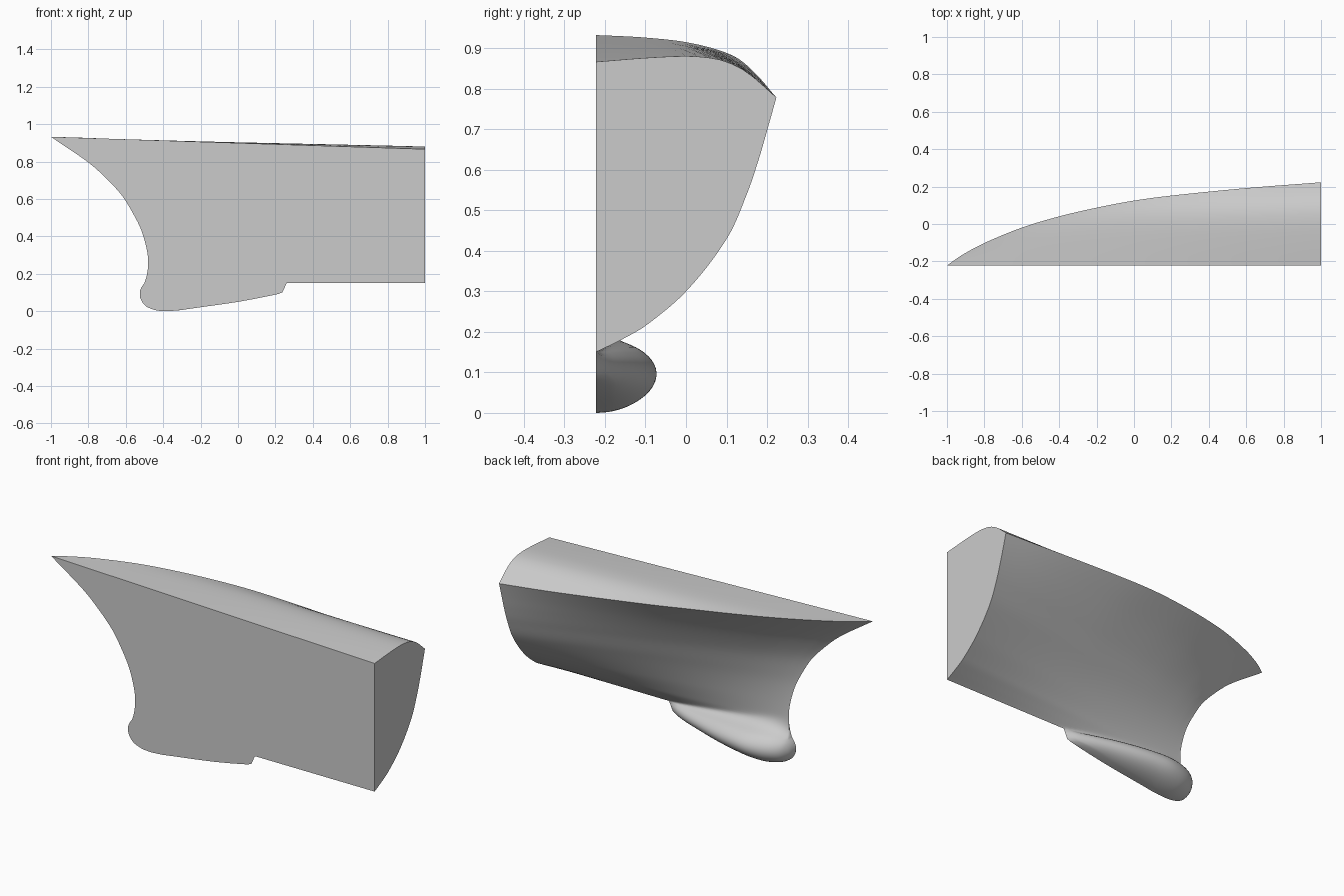
import bpy, bmesh, math

if "Cube" in bpy.data.objects:
    bpy.data.objects.remove(bpy.data.objects["Cube"], do_unlink=True)

CENTRE = -0.222   # the flat centre plane
KEEL = 0.15
TIP = 0.932
TAIL = 0.26       # where the bulb runs out into the keel


def curve(points, t):
    """Smooth interpolation through (t, value) points."""
    n = len(points)
    t = min(max(t, points[0][0]), points[-1][0])
    i = next(k for k in range(n - 1) if t <= points[k + 1][0])

    def slope(k):
        a, b = points[max(k - 1, 0)], points[min(k + 1, n - 1)]
        return (b[1] - a[1]) / (b[0] - a[0])

    (t0, p0), (t1, p1) = points[i], points[i + 1]
    d = t1 - t0
    f = (t - t0) / d
    f2, f3 = f * f, f * f * f
    return ((2 * f3 - 3 * f2 + 1) * p0 + (f3 - 2 * f2 + f) * d * slope(i)
            + (3 * f2 - 2 * f3) * p1 + (f3 - f2) * d * slope(i + 1))


grey = bpy.data.materials.new("plain_grey")
grey.use_nodes = True
grey.diffuse_color = (0.6, 0.6, 0.6, 1)
grey.node_tree.nodes["Principled BSDF"].inputs["Base Color"].default_value = grey.diffuse_color

# Hull lines: stem x by height, end section, sheer plan, sheer height, deck camber
stem = [(.15, -.5), (.19, -.488), (.26, -.48), (.34, -.49), (.44, -.52), (.52, -.56),
        (.62, -.622), (.71, -.705), (.795, -.8), (TIP, -1)]
section = [(0, 0), (.048, .062), (.103, .122), (.238, .222), (.444, .322),
           (.62, .372), (.76, .402), (.87, .422), (1, .445)]
sheer_plan = [(0, 0), (.04, .125), (.1, .27), (.2, .455), (.3, .59), (.4, .695), (.5, .78),
              (.6, .84), (.8, .93), (1, 1)]
sheer_height = [(0, TIP), (.1, .926), (.235, .914), (.45, .885), (.6, .856), (.875, .8), (1, .778)]
camber = [(0, 0), (.275, .11), (.5, .16), (.635, .11), (.725, 0), (.84, -.3), (1, -1)]

# Bulb lines: nose and underside by height, then bottom, top and width by x
nose = [(0, -.38), (.002, -.42), (.008, -.45), (.025, -.49), (.06, -.518),
        (.1, -.525), (.13, -.515), (.15, -.5)]
underside = [(0, -.38), (.004, -.32), (.014, -.25), (.05, 0), (.095, .23), (.102, .238), (.15, TAIL)]
bottom = [(-.525, .095), (-.518, .06), (-.49, .025), (-.45, .008), (-.38, 0),
          (-.25, .014), (0, .05), (.235, .097), (TAIL, .148)]
top = [(-.525, .1), (-.515, .13), (-.49, .16), (-.4, .182), (-.25, .182), (0, .17),
       (.235, .15), (TAIL, .15)]
width = [(-.525, 0), (-.515, .042), (-.48, .09), (-.42, .125), (-.33, .147),
         (-.25, .147), (-.1, .122), (.1, .066), (.235, .014), (TAIL, 0)]

FORE, AFT, LOW, LEVELS, DECK = 40, 20, 24, 48, 16
FADE = .85        # where the bulb section starts to flow into the hull


def bulb_breadth(x, z):
    low, high = curve(bottom, x), curve(top, x)
    t = (z - (low + high) / 2) / max((high - low) / 2, .005)
    if t > FADE:
        edge = math.sqrt(1 - FADE ** 2)
        shape = edge * math.exp(-(t - FADE) * FADE / edge ** 2)
    else:
        shape = math.sqrt(max(0, 1 - t * t))
    return curve(width, x) * shape


def bulb_point(i, z):
    x0, x1 = curve(nose, z), curve(underside, z)
    x = x0 + (x1 - x0) * (i / FORE) ** 1.7
    b = bulb_breadth(x, z) if 0 < i < FORE else 0
    return (x, CENTRE + b, z)


def hull_point(i, v):
    x0 = curve(stem, KEEL + v * (TIP - KEEL))
    if i <= FORE:
        x = x0 + (TAIL - x0) * (i / FORE) ** 1.7
    else:
        x = TAIL + (1 - TAIL) * (i - FORE) / AFT
    s = (x - x0) / (1 - x0)
    z = KEEL + v * (curve(sheer_height, s) - KEEL)
    # Nearly straight waterlines low down, full ones at the deck
    fine = s ** 1.08
    fullness = fine + (curve(sheer_plan, s) - fine) * v ** 2
    b = curve(section, v) * fullness
    if 0 < i < FORE:
        b = (b ** 3 + bulb_breadth(x, z) ** 3) ** (1 / 3)
    return (x, CENTRE + b, z)


def deck_point(i, u):
    x, y, z = hull_point(i, 1)
    middle = TIP - (TIP - .866) * (x + 1) / 2
    return (x, CENTRE + (y - CENTRE) * u, middle + curve(camber, u) * (middle - z))


def skin(bm, rows):
    grid = [[bm.verts.new(p) for p in row] for row in rows]
    for a, b in zip(grid, grid[1:]):
        for j in range(len(a) - 1):
            bm.faces.new((a[j], a[j + 1], b[j + 1], b[j]))
    return grid


# Bulb, topsides and deck in one skin
bm = bmesh.new()
skin(bm, [[bulb_point(i, KEEL * (k / LOW) ** 1.7) for i in range(FORE + 1)]
          for k in range(LOW)] + [[hull_point(i, 0) for i in range(FORE + 1)]])
stations = range(FORE + AFT + 1)
rows = [[hull_point(i, (k / LEVELS) ** 1.5) for i in stations] for k in range(LEVELS + 1)]
rows += [[deck_point(i, 1 - k / DECK) for i in stations] for k in range(1, DECK + 1)]
grid = skin(bm, rows)

# Flat aft end, then the flat centre face
bm.faces.new([row[-1] for row in grid])
bmesh.ops.remove_doubles(bm, verts=bm.verts, dist=0.0002)
bmesh.ops.holes_fill(bm, edges=[e for e in bm.edges if e.is_boundary], sides=0)
bmesh.ops.recalc_face_normals(bm, faces=bm.faces)

mesh = bpy.data.meshes.new("half_hull")
bm.to_mesh(mesh)
bm.free()
mesh.materials.append(grey)
hull = bpy.data.objects.new("half_hull", mesh)
bpy.context.collection.objects.link(hull)
bpy.ops.object.select_all(action='DESELECT')
hull.select_set(True)
bpy.context.view_layer.objects.active = hull
bpy.ops.object.shade_smooth_by_angle(angle=math.radians(55))
